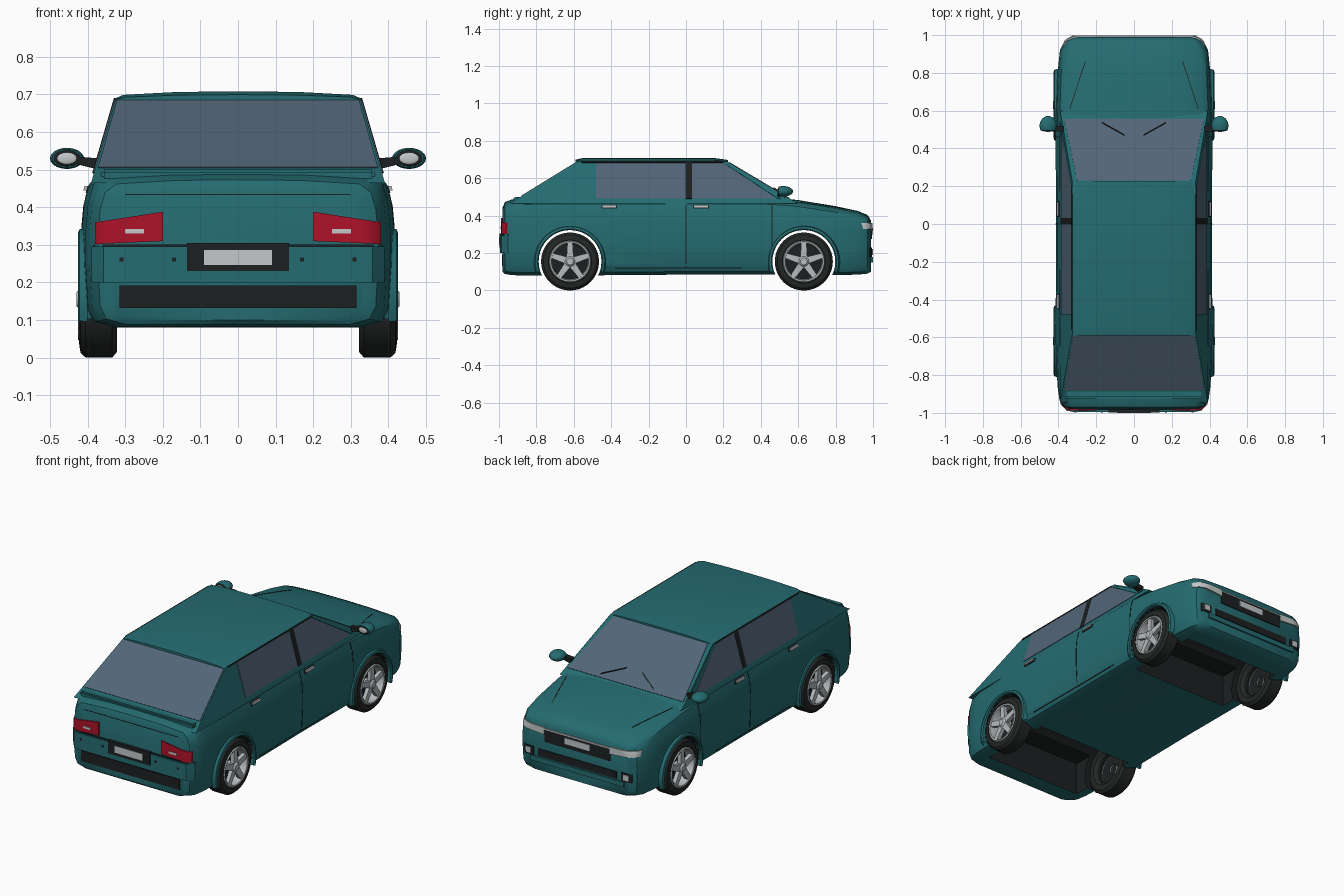
import bpy, bmesh, math
from mathutils import Vector, Matrix
from mathutils.bvhtree import BVHTree

if "Cube" in bpy.data.objects:
    bpy.data.objects.remove(bpy.data.objects["Cube"])


def material(name, rgb, rough=0.5):
    m = bpy.data.materials.new(name)
    m.use_nodes = True
    m.diffuse_color = (*rgb, 1)
    node = m.node_tree.nodes["Principled BSDF"]
    node.inputs["Base Color"].default_value = (*rgb, 1)
    node.inputs["Roughness"].default_value = rough
    return m


TEAL = material("teal paint", (0.018, 0.15, 0.165))
GLASS = material("blue grey glass", (0.085, 0.13, 0.185))
BLACK = material("black trim", (0.012, 0.014, 0.015))
RUBBER = material("tyre rubber", (0.018, 0.02, 0.02))
RED = material("red lamp", (0.42, 0.006, 0.022))
SILVER = material("silver", (0.48, 0.5, 0.52))
PALE = material("pale grey", (0.55, 0.58, 0.58))


def finish(name, bm, *mats):
    bmesh.ops.recalc_face_normals(bm, faces=bm.faces)
    me = bpy.data.meshes.new(name)
    bm.to_mesh(me)
    bm.free()
    for m in mats:
        me.materials.append(m)
    me.shade_smooth()
    me.set_sharp_from_angle(angle=math.radians(35))
    ob = bpy.data.objects.new(name, me)
    bpy.context.collection.objects.link(ob)
    return ob


def loft(stations, half):
    """Skin a mirrored half section along y; stations are (y, width, bottom, top)."""
    section = half + [(-x, t) for x, t in half[-2:0:-1]]
    bm = bmesh.new()
    rings = [[bm.verts.new((x * w, y, zb + t * (zt - zb))) for x, t in section]
             for y, w, zb, zt in stations]
    n = len(section)
    for a, b in zip(rings, rings[1:]):
        for i in range(n):
            bm.faces.new((a[i], a[(i + 1) % n], b[(i + 1) % n], b[i]))
    bm.faces.new(rings[0])
    bm.faces.new(rings[-1])
    bmesh.ops.recalc_face_normals(bm, faces=bm.faces)
    return bm


def lathe(name, profile, centre, mat, side=1, start=0.0, angle=2 * math.pi, steps=40):
    """Spin an (x, radius) profile round the x axis; start is measured from +y."""
    bm = bmesh.new()
    vs = [bm.verts.new((x * side, r * math.cos(start), r * math.sin(start))) for x, r in profile]
    es = [bm.edges.new(p) for p in zip(vs, vs[1:])]
    bmesh.ops.spin(bm, geom=vs + es, cent=(0, 0, 0), axis=(1, 0, 0), angle=angle, steps=steps)
    bmesh.ops.remove_doubles(bm, verts=bm.verts, dist=1e-5)
    bmesh.ops.translate(bm, verts=bm.verts, vec=centre)
    return finish(name, bm, mat)


def box(name, lo, hi, mat, bevel=0.0):
    bm = bmesh.new()
    lo, hi = Vector(lo), Vector(hi)
    bmesh.ops.create_cube(bm, size=1, matrix=Matrix.Translation((lo + hi) / 2)
                          @ Matrix.Diagonal((*(hi - lo), 1)))
    if bevel:
        bmesh.ops.bevel(bm, geom=bm.edges[:], offset=bevel, segments=2, affect='EDGES')
    return finish(name, bm, mat)


def plate(name, corners, mat, thick=0.006):
    """Flat polygon raised on both sides of its plane."""
    bm = bmesh.new()
    face = bm.faces.new([bm.verts.new(c) for c in corners])
    face.normal_update()
    n = face.normal.copy()
    bmesh.ops.translate(bm, verts=bm.verts, vec=-n * thick / 2)
    ext = bmesh.ops.extrude_face_region(bm, geom=[face], use_keep_orig=True)["geom"]
    bmesh.ops.translate(bm, verts=[g for g in ext if isinstance(g, bmesh.types.BMVert)], vec=n * thick)
    return finish(name, bm, mat)


# Body shell
half_body = [(0, 0), (.8, 0), (.94, .04), (.985, .13), (1, .4), (1, .65), (.985, .82),
             (.95, .94), (.87, 1), (.45, 1.025), (0, 1.03)]
shell = loft([(-.98, .34, .10, .435), (-.968, .372, .088, .462), (-.93, .395, .082, .475),
              (-.86, .405, .08, .485), (-.62, .415, .08, .488), (0, .413, .085, .488),
              (.45, .415, .085, .485), (.6, .413, .085, .472), (.8, .405, .082, .44),
              (.92, .392, .085, .415), (.97, .367, .09, .395), (.99, .33, .1, .365)], half_body)
surface = BVHTree.FromBMesh(shell)
body = finish("body", shell, TEAL, BLACK)

# Wheel wells and open underside
AXLES = {"rear": -.62, "front": .63}
HUB = .155
cutters = []
for end, y in AXLES.items():
    cutters.append(lathe("well_cutter", [(-.6, 0), (-.6, .168), (.6, .168), (.6, 0)], (0, y, HUB), TEAL))
    cutters.append(box("bay_cutter", (-.31, y - .24, -.1), (.31, y + .2, .27), TEAL))
for c in cutters:
    c.hide_render = True
    c.data.materials.append(BLACK)
    for p in c.data.polygons:
        p.material_index = 1
    mod = body.modifiers.new("cut", 'BOOLEAN')
    mod.operation, mod.solver, mod.object = 'DIFFERENCE', 'EXACT', c
bpy.context.view_layer.objects.active = body
for mod in body.modifiers[:]:
    bpy.ops.object.modifier_apply(modifier=mod.name)
for c in cutters:
    bpy.data.objects.remove(c)
body.data.set_sharp_from_angle(angle=math.radians(35))

# Directions for panels pressed on to the body, with a 2D to 3D map
VIEWS = {"rear": (Vector((0, 1, 0)), lambda a, b: (a, -2, b)),
         "front": (Vector((0, -1, 0)), lambda a, b: (a, 2, b)),
         "left": (Vector((-1, 0, 0)), lambda a, b: (2, a, b)),
         "right": (Vector((1, 0, 0)), lambda a, b: (-2, a, b)),
         "top": (Vector((0, 0, -1)), lambda a, b: (a, b, 2))}


def panel(name, view, quad, mat, lift=.005, nu=10, nv=4):
    """Four-cornered panel projected on to the body surface."""
    way, to3d = VIEWS[view]
    a, b, c, d = [Vector(q) for q in quad]
    bm = bmesh.new()
    grid = []
    for j in range(nv + 1):
        row = []
        for i in range(nu + 1):
            u, v = i / nu, j / nv
            p = a.lerp(b, u).lerp(d.lerp(c, u), v)
            origin = Vector(to3d(*p))
            hit = surface.ray_cast(origin, way)[0] or surface.find_nearest(origin)[0]
            row.append(bm.verts.new(hit - way * lift))
        grid.append(row)
    faces = [bm.faces.new((grid[j][i], grid[j][i + 1], grid[j + 1][i + 1], grid[j + 1][i]))
             for j in range(nv) for i in range(nu)]
    ext = bmesh.ops.extrude_face_region(bm, geom=faces, use_keep_orig=True)["geom"]
    bmesh.ops.translate(bm, verts=[g for g in ext if isinstance(g, bmesh.types.BMVert)],
                        vec=way * (lift + .004))
    return finish(name, bm, mat)


def rect(x0, z0, x1, z1):
    return [(x0, z0), (x1, z0), (x1, z1), (x0, z1)]


def flip(quad, s):
    return [(x * s, z) for x, z in quad]


# Cabin: sloped sides, rear window and windscreen
def side_x(z): return .385 - .29 * (z - .485)
def screen_y(z): return .565 - 1.68 * (z - .485)
def hatch_y(z): return -.895 + 1.63 * (z - .495)


bm = bmesh.new()
rings = [[bm.verts.new((s * side_x(z), f(z), z)) for s, f in
          ((-1, hatch_y), (1, hatch_y), (1, screen_y), (-1, screen_y))] for z in (.465, .69)]
for r in rings:
    bm.faces.new(r)
for i in range(4):
    k = (i + 1) % 4
    bm.faces.new((rings[0][i], rings[0][k], rings[1][k], rings[1][i]))
finish("cabin", bm, TEAL)
finish("roof", loft([(-.59, .322, .68, .693), (-.55, .328, .68, .699), (.15, .328, .68, .699),
                     (.225, .318, .68, .692)],
                    [(0, 0), (1, 0), (1, .5), (.93, 1), (.5, 1.4), (0, 1.5)]), TEAL)


def across(f, w0, z0, w1, z1):
    return [(-w0, f(z0), z0), (w0, f(z0), z0), (w1, f(z1), z1), (-w1, f(z1), z1)]


plate("windscreen", across(screen_y, .37, .492, .30, .685), GLASS)
plate("rear_window", across(hatch_y, .372, .505, .322, .683), GLASS)
box("boot_lip", (-.365, -.925, .468), (.365, -.86, .5), TEAL, .008)
for s in (-1, 1):
    def pane(name, pts, mat, thick=.006):
        plate(name, [(s * side_x(z), y, z) for y, z in pts], mat, thick)
    pane("rear_side_window", rect(-.48, .492, 0, .682), GLASS)
    pane("front_side_window", [(.03, .492), (.475, .492), (.43, .525), (.2, .682), (.03, .682)], GLASS)
    pane("door_pillar", rect(-.002, .49, .032, .684), BLACK, .009)
    pane("roof_gutter", rect(-.56, .682, .2, .69), BLACK, .009)
    pane("screen_pillar_trim", [(.49, .492), (.53, .495), (.215, .685), (.2, .682)], TEAL, .009)
    # Wiper
    ends = [(s * .17, .54), (s * .165, .532), (s * .05, .468), (s * .055, .476)]
    plate("wiper", [(x, y, .485 + (.565 - y) / 1.68 + .005) for x, y in ends], BLACK, .008)

# Rear details
panel("rear_bumper_upper", "rear", rect(-.39, .2, .39, .295), TEAL, .014, 24)
panel("rear_bumper_gap", "rear", rect(-.385, .295, .385, .301), BLACK, .004, 24, 1)
panel("rear_bumper_slot", "rear", rect(-.315, .132, .315, .192), BLACK)
panel("plate_surround", "rear", rect(-.135, .23, .135, .305), BLACK, .017)
panel("rear_number_plate", "rear", rect(-.09, .247, .09, .286), PALE, .02)
panel("boot_seam", "rear", rect(-.3, .432, .3, .435), BLACK, .002, 10, 1)

# Front details
panel("grille", "front", rect(-.21, .275, .21, .352), BLACK, .005)
panel("grille_bar", "front", rect(-.21, .346, .21, .354), SILVER, .007)
panel("front_number_plate", "front", rect(-.08, .3, .08, .335), PALE, .009)
panel("lower_intake", "front", rect(-.25, .185, .25, .225), BLACK, .005)
panel("front_lip", "front", rect(-.3, .15, .3, .178), TEAL, .009)

for s, view in ((1, "left"), (-1, "right")):
    # Lamps
    panel("tail_lamp", "rear", flip([(.2, .31), (.38, .302), (.38, .36), (.2, .388)], s), RED, .008)
    panel("tail_lamp_strip", "rear", flip(rect(.25, .33, .3, .342), s), PALE, .011, 2, 1)
    panel("headlamp", "front", flip([(.21, .318), (.375, .33), (.375, .362), (.21, .358)], s), PALE, .008)
    panel("fog_lamp_recess", "front", flip(rect(.28, .18, .345, .23), s), BLACK, .005, 4)
    panel("fog_lamp", "front", flip(rect(.295, .19, .33, .222), s), PALE, .009, 4)
    for x in (.17, .31):
        panel("parking_sensor", "rear", flip(rect(x - .005, .256, x + .005, .266), s), BLACK, .017, 1, 1)
    panel("bonnet_crease", "top", [(s * .338, .61), (s * .342, .61), (s * .26, .86), (s * .256, .86)], BLACK, .002, 1, 12)
    # Doors
    for y in (0, .46):
        panel("door_seam", view, rect(y - .002, .12, y + .002, .46), BLACK, .002, 1, 12)
    panel("sill_seam", view, rect(-.38, .118, .3, .122), BLACK, .002, 12, 1)
    for y in (-.41, .08):
        panel("handle_recess", view, rect(y - .042, .438, y + .042, .458), BLACK, .004, 4, 2)
        panel("door_handle", view, rect(y - .037, .444, y + .037, .456), SILVER, .012, 4, 2)
    # Door mirror
    bm = bmesh.new()
    bmesh.ops.create_uvsphere(bm, u_segments=24, v_segments=14, radius=1,
                              matrix=Matrix.Translation((s * .455, .52, .53)) @ Matrix.Diagonal((.045, .052, .028, 1)))
    bmesh.ops.bisect_plane(bm, geom=bm.verts[:] + bm.edges[:] + bm.faces[:], plane_co=(0, .495, 0),
                           plane_no=(0, -1, 0), clear_outer=True)
    bmesh.ops.holes_fill(bm, edges=bm.edges)
    finish("mirror_shell", bm, TEAL)
    for name, size, y, mat in (("mirror_rim", .036, .495, BLACK), ("mirror_glass", .026, .492, PALE)):
        bm = bmesh.new()
        bmesh.ops.create_uvsphere(bm, u_segments=20, v_segments=8, radius=1,
                                  matrix=Matrix.Translation((s * .455, y, .53)) @ Matrix.Diagonal((size, .004, size * .6, 1)))
        finish(name, bm, mat)
    plate("mirror_arm", [(s * .37, .505, .5), (s * .43, .505, .515), (s * .43, .505, .535), (s * .37, .505, .53)], BLACK, .03)

    # Wheels and arches
    for end, y in AXLES.items():
        c = (0, y, HUB)
        lathe(end + "_tyre", [(.34, .09), (.322, .11), (.322, .14), (.335, .155), (.405, .155), (.419, .142),
                              (.423, .115), (.41, .104)], c, RUBBER, s)
        lathe(end + "_rim", [(.418, .113), (.426, .108), (.424, .1), (.395, .096), (.37, .094)], c, SILVER, s)
        lathe(end + "_brake", [(.36, .1), (.375, .1), (.38, 0)], c, BLACK, s)
        lathe(end + "_hub", [(.37, .028), (.42, .028), (.43, .018), (.43, 0)], c, SILVER, s, steps=20)
        for k in range(5):
            turn = Matrix.Rotation(k * math.tau / 5 + math.pi / 2, 3, 'X')
            outline = [(.018, -.019), (.1, -.014), (.1, .014), (.018, .019)]
            plate(end + "_spoke", [Vector(c) + turn @ Vector((s * .41, a, b)) for a, b in outline], SILVER, .022)
        lathe(end + "_arch", [(.39, .168), (.42, .168), (.426, .174), (.422, .186), (.40, .193)], c, TEAL, s,
              math.radians(-18), math.radians(216), 32)
